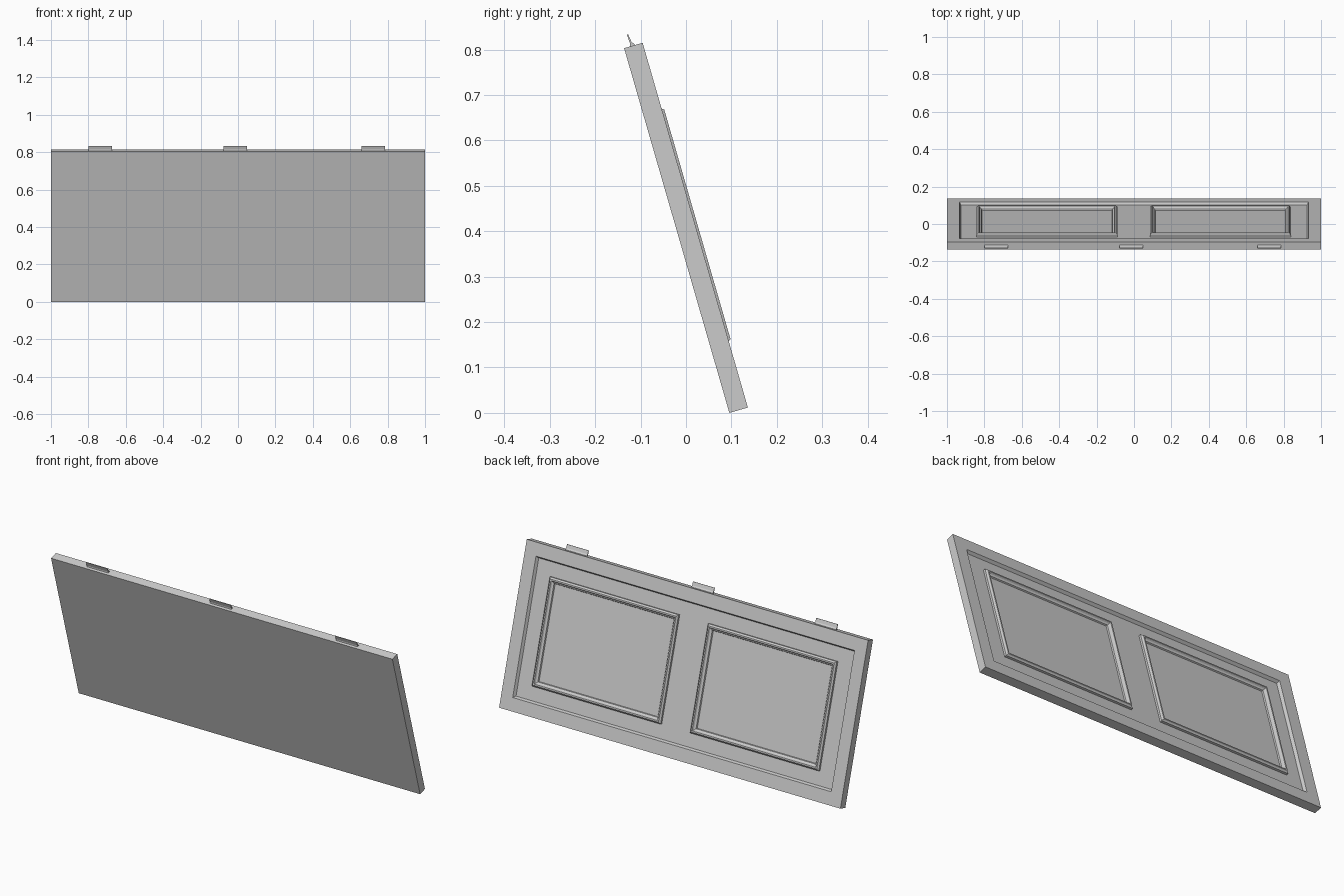
import bpy, bmesh, math

if "Cube" in bpy.data.objects:
    bpy.data.objects.remove(bpy.data.objects["Cube"])

# Leaning panel: v runs up the slope, w points out of the panelled back face
H, T = 0.836, 0.0425
A = math.radians(16.1)
S, C = math.sin(A), math.cos(A)
Y0, Z0 = (S * H + C * T) / 2, S * T
FLOOR = -0.015


def place(x, v, w):
    return (x, Y0 - S * v + C * w, Z0 + C * v + S * w)


def finish(bm, name):
    bmesh.ops.recalc_face_normals(bm, faces=bm.faces[:])
    mesh = bpy.data.meshes.new(name)
    bm.to_mesh(mesh)
    bm.free()
    obj = bpy.data.objects.new(name, mesh)
    bpy.context.collection.objects.link(obj)
    return obj


def nested_rects(name, x0, x1, v0, v1, profile, closed):
    """Sweep a profile of (inset, w) round a rectangle."""
    bm = bmesh.new()
    rings = []
    for i, w in profile:
        pts = ((x0 + i, v0 + i), (x1 - i, v0 + i), (x1 - i, v1 - i), (x0 + i, v1 - i))
        rings.append([bm.verts.new(place(x, v, w)) for x, v in pts])
    pairs = list(zip(rings, rings[1:]))
    if closed:
        pairs.append((rings[-1], rings[0]))
    else:
        bm.faces.new(rings[0])
        bm.faces.new(rings[-1])
    for a, b in pairs:
        for k in range(4):
            n = (k + 1) % 4
            bm.faces.new((a[k], a[n], b[n], b[k]))
    return finish(bm, name)


# Slab with a shallow recess inside a raised border
nested_rects("panel_slab", -1, 1, 0, H,
             [(0, -T), (0, 0), (0.067, 0), (0.075, FLOOR)], False)

# Two moulded frames standing on the recess floor
moulding = [(0, FLOOR - 0.002), (0, -0.004), (0.005, 0.0), (0.008, 0.005),
            (0.015, 0.005), (0.019, -0.003), (0.027, -0.008), (0.030, FLOOR - 0.002)]
for side, x0, x1 in (("left", -0.842, -0.088), ("right", 0.085, 0.839)):
    nested_rects("moulding_" + side, x0, x1, 0.147, 0.69, moulding, True)

# Three flared tabs along the top edge
tab = [(0.832, -0.030), (0.842, -0.027), (0.863, -0.0285), (0.863, -0.0255),
       (0.845, -0.023), (0.837, -0.017), (0.832, -0.017)]
for n, x in enumerate((-0.737, -0.015, 0.723)):
    bm = bmesh.new()
    ends = [[bm.verts.new(place(x + d, v, w)) for v, w in tab] for d in (-0.063, 0.063)]
    for e in ends:
        bm.faces.new(e)
    for k in range(len(tab)):
        j = (k + 1) % len(tab)
        bm.faces.new((ends[0][k], ends[0][j], ends[1][j], ends[1][k]))
    finish(bm, f"top_tab_{n + 1}")
